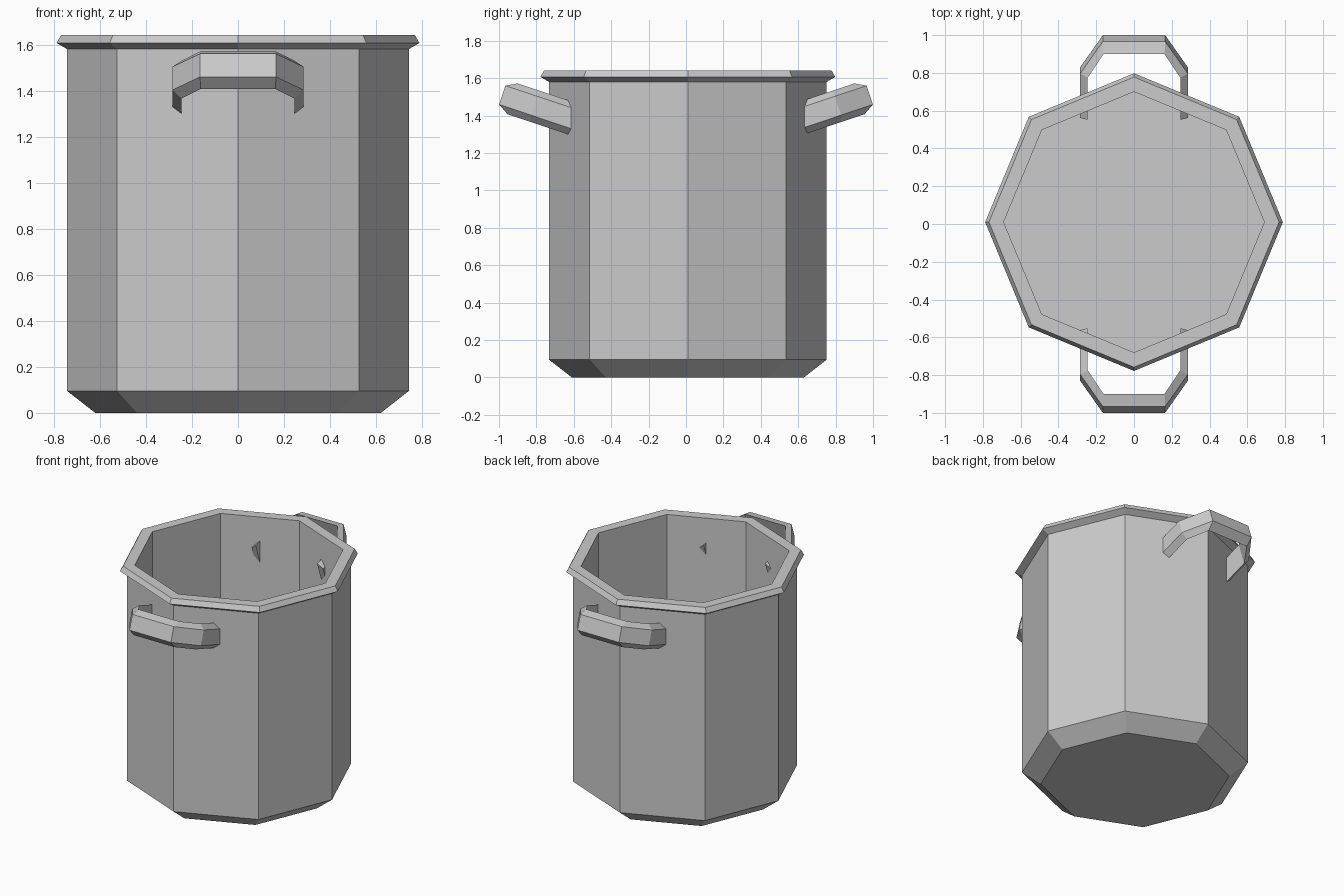
import bpy, bmesh
from math import cos, sin, radians, tau
from mathutils import Vector

if "Cube" in bpy.data.objects:
    bpy.data.objects.remove(bpy.data.objects["Cube"])


def loft(name, rings, closed_rings=True):
    """Skin a list of closed rings and cap both ends."""
    bm = bmesh.new()
    loops = [[bm.verts.new(p) for p in ring] for ring in rings]
    for a, b in zip(loops, loops[1:]):
        n = len(a)
        for i in range(n):
            j = (i + 1) % n
            bm.faces.new((a[i], a[j], b[j], b[i]))
    bm.faces.new(loops[0])
    bm.faces.new(loops[-1])
    bmesh.ops.recalc_face_normals(bm, faces=bm.faces[:])
    mesh = bpy.data.meshes.new(name)
    bm.to_mesh(mesh)
    bm.free()
    obj = bpy.data.objects.new(name, mesh)
    bpy.context.collection.objects.link(obj)
    return obj


# Pot: octagonal vessel with chamfered base, flared rim and hollow inside
SIDES = 8
POT_Y = 0.01
profile = [(0.62, 0), (0.742, 0.095), (0.742, 1.58), (0.788, 1.607),
           (0.768, 1.642), (0.69, 1.642), (0.69, 0.10)]
loft("pot_body", [[(r * cos(tau * i / SIDES), POT_Y + r * sin(tau * i / SIDES), z)
                   for i in range(SIDES)] for r, z in profile])

# Handles: a bent bar with chamfered outer side, tilted upwards
TILT = radians(18.5)
outer_path = [(0.285, 0.985), (0.285, 1.232), (0.165, 1.411)]
inner_path = [(0.245, 0.985), (0.245, 1.22), (0.162, 1.352)]


def mirrored(path):
    return path + [(-x, u) for x, u in reversed(path)]


def tilt(x, u, v, side):
    return Vector((x, side * (u * cos(TILT) - v * sin(TILT)),
                   u * sin(TILT) + v * cos(TILT)))


for name, side in (("front_handle", -1), ("back_handle", 1)):
    rings = []
    for (xo, uo), (xi, ui) in zip(mirrored(outer_path), mirrored(inner_path)):
        rings.append([tilt(xi, ui, 1.032, side), tilt(xo, uo, 1.067, side),
                      tilt(xo, uo, 1.173, side), tilt(xi, ui, 1.205, side)])
    loft(name, rings)
